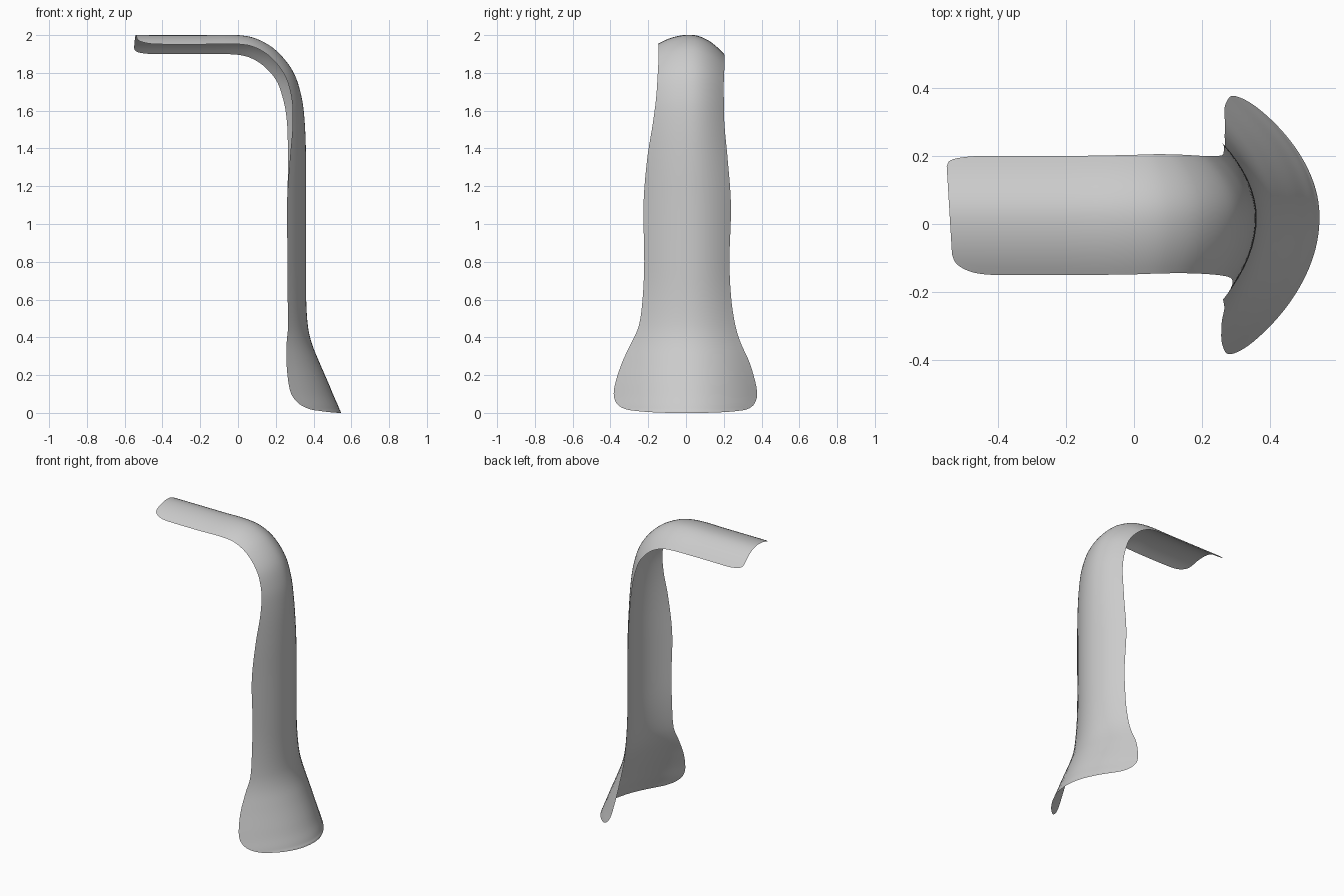
import bpy, bmesh
from mathutils import Vector

cube = bpy.data.objects.get("Cube")
if cube:
    bpy.data.objects.remove(cube, do_unlink=True)

# Stations along the crest: crest x, crest z, front edge y, back edge y
STATIONS = [
    (-.54, 2, -.09, .17), (-.53, 2, -.115, .186), (-.5, 2, -.135, .195),
    (-.45, 2, -.147, .2), (-.37, 2, -.15, .2), (-.18, 2, -.15, .2),
    (0, 2, -.148, .203), (.1, 1.98, -.145, .205), (.2, 1.92, -.145, .204),
    (.29, 1.81, -.15, .2), (.335, 1.68, -.158, .2), (.353, 1.54, -.175, .203),
    (.36, 1.35, -.205, .22), (.36, 1.1, -.225, .238), (.36, .8, -.221, .23),
    (.361, .6, -.23, .24), (.37, .46, -.25, .262), (.39, .37, -.29, .29),
    (.43, .27, -.337, .335), (.48, .155, -.375, .369), (.507, .09, -.382, .376),
    (.527, .045, -.363, .36), (.537, .02, -.32, .325), (.542, .01, -.26, .27),
    (.544, .004, -.19, .2), (.545, 0, -.09, .1),
]
CREST_Y = .02
STEPS = 5
ACROSS = 16


def blend(v, low, high, a, b):
    """Go smoothly from a to b while v goes from low to high."""
    f = min(max((v - low) / (high - low), 0), 1)
    return a + (b - a) * f * f * (3 - 2 * f)


def smooth_path(rows):
    """Hermite curve through the stations, spaced by chord length."""
    pts = [Vector(r) for r in rows]
    t = [0]
    for a, b in zip(pts, pts[1:]):
        t.append(t[-1] + (b - a).length)
    last = len(pts) - 1
    slope = []
    for i in range(last + 1):
        lo, hi = max(i - 1, 0), min(i + 1, last)
        slope.append((pts[hi] - pts[lo]) / (t[hi] - t[lo]))
    out = []
    for i in range(last):
        h = t[i + 1] - t[i]
        for s in range(STEPS):
            f = s / STEPS
            g = 1 - f
            out.append(pts[i] * (1 + 2 * f) * g * g + slope[i] * h * f * g * g
                       + pts[i + 1] * f * f * (3 - 2 * f)
                       - slope[i + 1] * h * f * f * g)
    out.append(pts[-1])
    return out


def section(path, i):
    """Arched cross-section at one point of the path."""
    x, z, front, back = path[i]
    a, b = path[max(i - 1, 0)], path[min(i + 1, len(path) - 1)]
    # Inward direction is square to the crest, but level in post and foot
    inward = Vector((b[1] - a[1], 0, a[0] - b[0])).normalized()
    inward = inward.lerp(Vector((-1, 0, 0)), blend(z, 1.2, 1, 0, 1))
    # How strongly each side of the arch curves
    curve_front = blend(z, .3, .8, 1.36, 1.68)
    curve_back = blend(z, .3, .8, 1.66, 2.1) + blend(z, 1.1, 1.8, 0, 1)
    skew = blend(x, -.54, -.4, .06, 0)
    for j in range(ACROSS + 1):
        f = 2 * j / ACROSS - 1
        y = CREST_Y + abs(f) * ((back if f > 0 else front) - CREST_Y)
        drop = (curve_back if f > 0 else curve_front) * (y - CREST_Y) ** 2
        yield Vector((x - skew * y, y, z)) + inward * drop


# Curved sheet: arm, bend, post and flared foot in one piece
path = smooth_path(STATIONS)
bm = bmesh.new()
grid = [[bm.verts.new(p) for p in section(path, i)] for i in range(len(path))]
for r0, r1 in zip(grid, grid[1:]):
    for j in range(ACROSS):
        bm.faces.new((r0[j], r1[j], r1[j + 1], r0[j + 1]))
mesh = bpy.data.meshes.new("curved_sheet")
bm.to_mesh(mesh)
bm.free()
sheet = bpy.data.objects.new("curved_sheet", mesh)
bpy.context.collection.objects.link(sheet)

# Plain grey finish
grey = bpy.data.materials.new("light_grey")
grey.use_nodes = True
colour = (.6, .6, .6, 1)
grey.diffuse_color = colour
grey.node_tree.nodes["Principled BSDF"].inputs["Base Color"].default_value = colour
mesh.materials.append(grey)

bpy.context.view_layer.objects.active = sheet
sheet.select_set(True)
bpy.ops.object.shade_smooth_by_angle()
